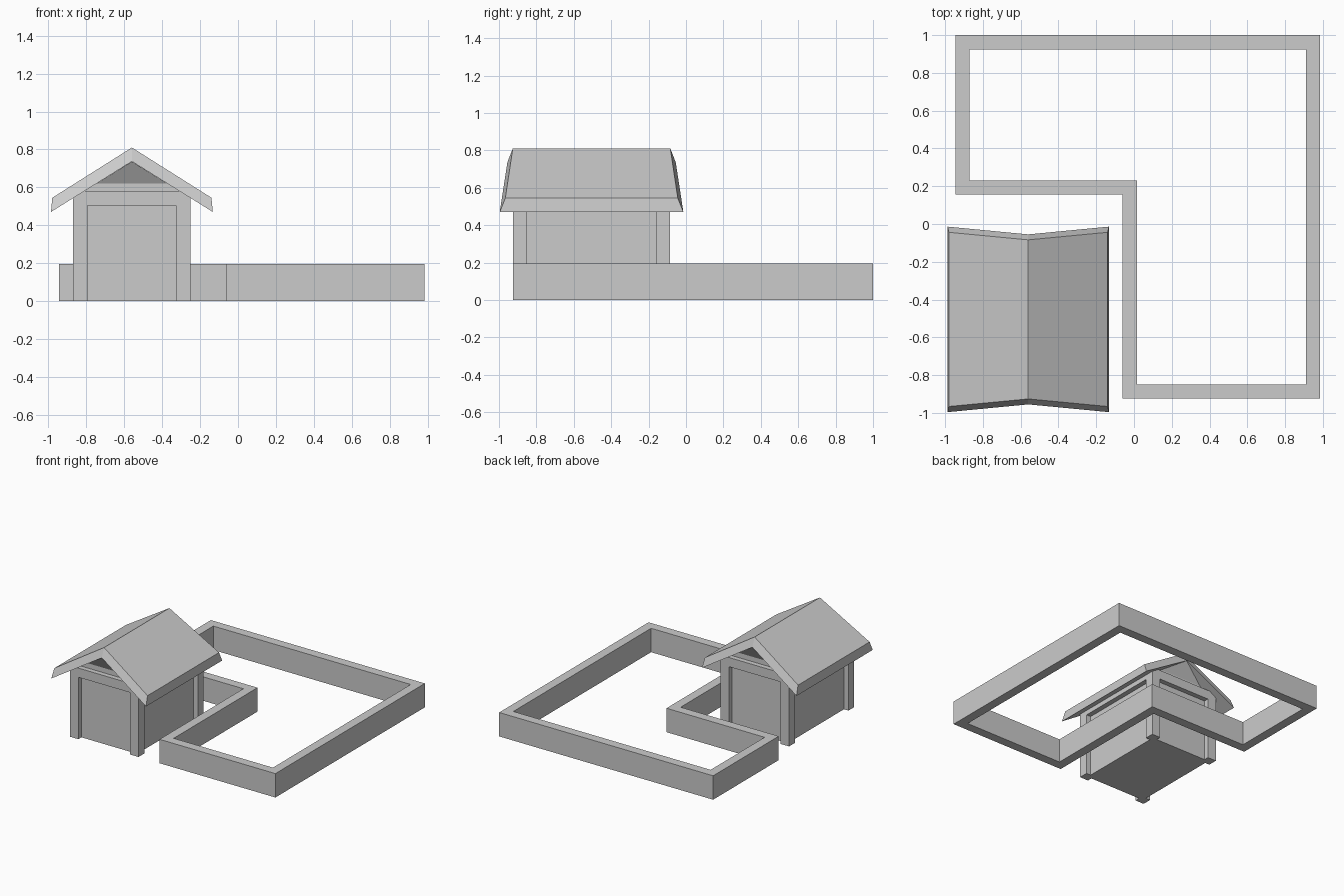
import bpy

if "Cube" in bpy.data.objects:
    bpy.data.objects.remove(bpy.data.objects["Cube"])

CX, CY = -0.56, -0.505          # centre of the hut


def mesh_object(name, verts, faces):
    me = bpy.data.meshes.new(name)
    me.from_pydata(verts, [], faces)
    me.update()
    ob = bpy.data.objects.new(name, me)
    bpy.context.collection.objects.link(ob)
    return ob


def box(name, x0, x1, y0, y1, z0, z1):
    v = [(x, y, z) for z in (z0, z1) for x, y in ((x0, y0), (x1, y0), (x1, y1), (x0, y1))]
    f = [(3, 2, 1, 0), (4, 5, 6, 7)] + [(i, (i + 1) % 4, (i + 1) % 4 + 4, i + 4) for i in range(4)]
    return mesh_object(name, v, f)


def ring(name, outer, inner, z0, z1):
    """Closed wall between two matching counter-clockwise outlines."""
    n = len(outer)
    loops = [(outer, z0), (outer, z1), (inner, z1), (inner, z0)]
    v = [(x, y, z) for pts, z in loops for x, y in pts]
    f = []
    for k in range(4):
        a, b = k * n, (k + 1) % 4 * n
        for i in range(n):
            j = (i + 1) % n
            f.append((a + i, a + j, b + j, b + i))
    return mesh_object(name, v, f)


def loft_y(name, profile):
    """Solid symmetric in y; profile points are (dx, z, half length)."""
    n = len(profile)
    v = [(CX + x, CY + s * h, z) for s in (-1, 1) for x, z, h in profile]
    f = [(i + n, (i + 1) % n + n, (i + 1) % n, i) for i in range(n)]
    return v, f, n


def rect(hx, hy):
    return [(CX - hx, CY - hy), (CX + hx, CY - hy), (CX + hx, CY + hy), (CX - hx, CY + hy)]


# Low yard wall
ring("yard_wall",
     [(-0.945, 1.0), (-0.945, 0.155), (-0.06, 0.155), (-0.06, -0.925), (0.985, -0.925), (0.985, 1.0)],
     [(-0.87, 0.925), (-0.87, 0.23), (0.015, 0.23), (0.015, -0.85), (0.91, -0.85), (0.91, 0.925)],
     0, 0.195)

# Hut body, recessed behind the frame
box("hut_body", CX - 0.27, CX + 0.27, CY - 0.38, CY + 0.38, 0, 0.62)

# Corner posts and the beam ring on top of them
for sx, side in ((-1, "left"), (1, "right")):
    for sy, end in ((-1, "front"), (1, "back")):
        xs = sorted((CX + sx * 0.31, CX + sx * 0.233))
        ys = sorted((CY + sy * 0.42, CY + sy * 0.345))
        box(f"{end}_{side}_post", *xs, *ys, 0, 0.505)
ring("beam_frame", rect(0.31, 0.42), rect(0.233, 0.345), 0.505, 0.58)

# Gable infill leaning outward to the ridge
v, f, n = loft_y("gable", [(-0.19, 0.618, 0.379), (0.19, 0.618, 0.379), (0, 0.736, 0.45)])
mesh_object("gable_infill", v, f + [(0, 1, 2), (5, 4, 3)])

# Pitched roof slab with flared eaves and slanted ends
v, f, n = loft_y("roof", [(-0.427, 0.47, 0.491), (0, 0.737, 0.45), (0.427, 0.47, 0.491),
                          (0.42, 0.545, 0.461), (0, 0.81, 0.421), (-0.42, 0.545, 0.461)])
ends = [(0, 1, 4, 5), (1, 2, 3, 4), (11, 10, 7, 6), (10, 9, 8, 7)]
mesh_object("roof", v, f + ends)
